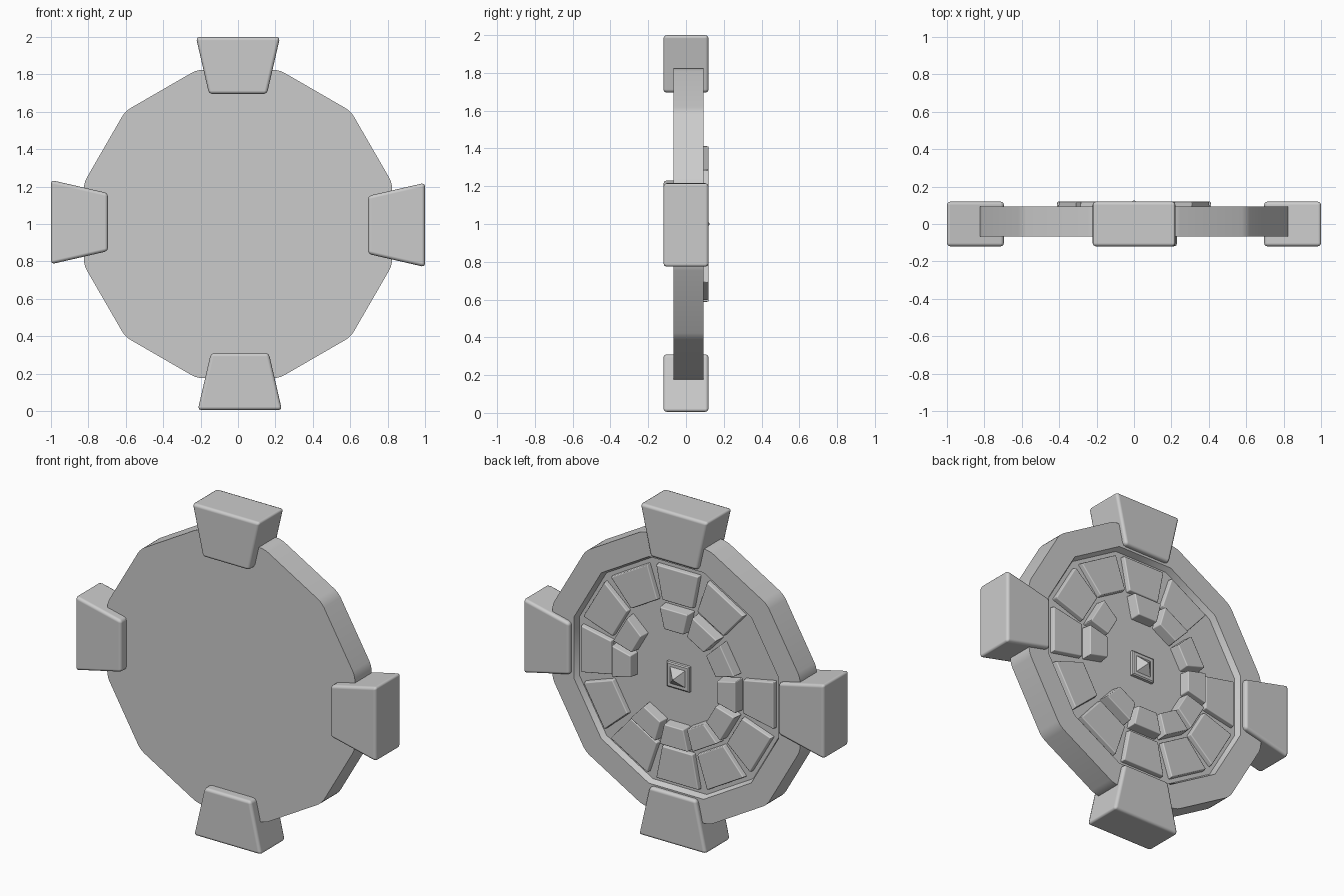
import bpy, bmesh
from math import sin, cos, radians, pi
from mathutils import Matrix, Vector

if "Cube" in bpy.data.objects:
    bpy.data.objects.remove(bpy.data.objects["Cube"])

CENTRE = Vector((0, 0, 1))


def finish(name, bm, bevel=0.0, segments=2, smooth=True):
    bmesh.ops.recalc_face_normals(bm, faces=bm.faces)
    me = bpy.data.meshes.new(name)
    bm.to_mesh(me)
    bm.free()
    ob = bpy.data.objects.new(name, me)
    bpy.context.collection.objects.link(ob)
    if bevel:
        m = ob.modifiers.new("bevel", "BEVEL")
        m.width, m.segments, m.limit_method = bevel, segments, "ANGLE"
        m.harden_normals = True
    if smooth:
        for p in me.polygons:
            p.use_smooth = True
        bpy.context.view_layer.objects.active = ob
        ob.select_set(True)
        bpy.ops.object.shade_smooth_by_angle(angle=radians(40))
        ob.select_set(False)
    return ob


def loft(rings):
    """Skin a stack of equal-length rings of points and cap both ends."""
    bm = bmesh.new()
    rows = [[bm.verts.new(p) for p in ring] for ring in rings]
    n = len(rows[0])
    for a, b in zip(rows, rows[1:]):
        for i in range(n):
            j = (i + 1) % n
            bm.faces.new((a[i], a[j], b[j], b[i]))
    bm.faces.new(rows[0])
    bm.faces.new(rows[-1])
    return bm


def ring12(r, y):
    return [Vector((r * cos(radians(15 + 30 * i)), y, 1 + r * sin(radians(15 + 30 * i))))
            for i in range(12)]


def wedge(name, angle, r0, r1, w0, w1, y0, y1, inset=0.0, bevel=0.01, shift=(0, 0)):
    """Trapezoid block pointing outward at an angle, seen from the back."""
    a = radians(angle)
    out = Vector((-cos(a), 0, sin(a)))
    side = Vector((sin(a), 0, cos(a)))
    base = CENTRE + Vector((shift[0], 0, shift[1]))

    def ring(y, s):
        pts = ((r0 + s, -w0 + s), (r1 - s, -w1 + s), (r1 - s, w1 - s), (r0 + s, w0 - s))
        return [base + out * r + side * w + Vector((0, y, 0)) for r, w in pts]

    return finish(name, loft([ring(y0, 0), ring(y1, inset)]), bevel)


# Twelve-sided disc with a rim and a recessed back
bm = loft([ring12(0.853, -0.066), ring12(0.853, 0.093), ring12(0.705, 0.093), ring12(0.69, 0.058)])
corners = [e for e in bm.edges
           if abs(e.verts[0].co.y - e.verts[1].co.y) > 0.1]
bmesh.ops.bevel(bm, geom=corners, offset=0.03, segments=3, profile=0.5, affect="EDGES")
finish("disc", bm)

# Four clamp blocks around the edge
for name, ang, shift in (("top_block", 90, (0, 0)), ("bottom_block", 270, (0.01, 0.005)),
                         ("left_block", 0, (0, 0.01)), ("right_block", 180, (0, -0.005))):
    wedge(name, ang, 0.695, 1.0, 0.155, 0.225, -0.12, 0.12, bevel=0.018, shift=shift)

# Outer ring of low tiles, one missing
for ang in range(0, 360, 30):
    if ang != 30:
        wedge(f"outer_tile_{ang}", ang, 0.435, 0.645, 0.105, 0.145, 0.04, 0.086,
              inset=0.005, bevel=0.006)

# Inner ring of taller tiles, two missing
for ang in range(0, 360, 30):
    if ang not in (120, 210):
        wedge(f"inner_tile_{ang}", ang, 0.28, 0.417, 0.07, 0.1, 0.04, 0.12,
              inset=0.006, bevel=0.006)


# Square plate with a small pyramid in the middle
def square(h, y):
    return [CENTRE + Vector((sx * h, y, sz * h)) for sx, sz in ((-1, -1), (1, -1), (1, 1), (-1, 1))]


finish("centre_stud", loft([square(0.075, 0.04), square(0.075, 0.075), square(0.068, 0.08),
                            square(0.05, 0.08), square(0.004, 0.125)]), smooth=False)
